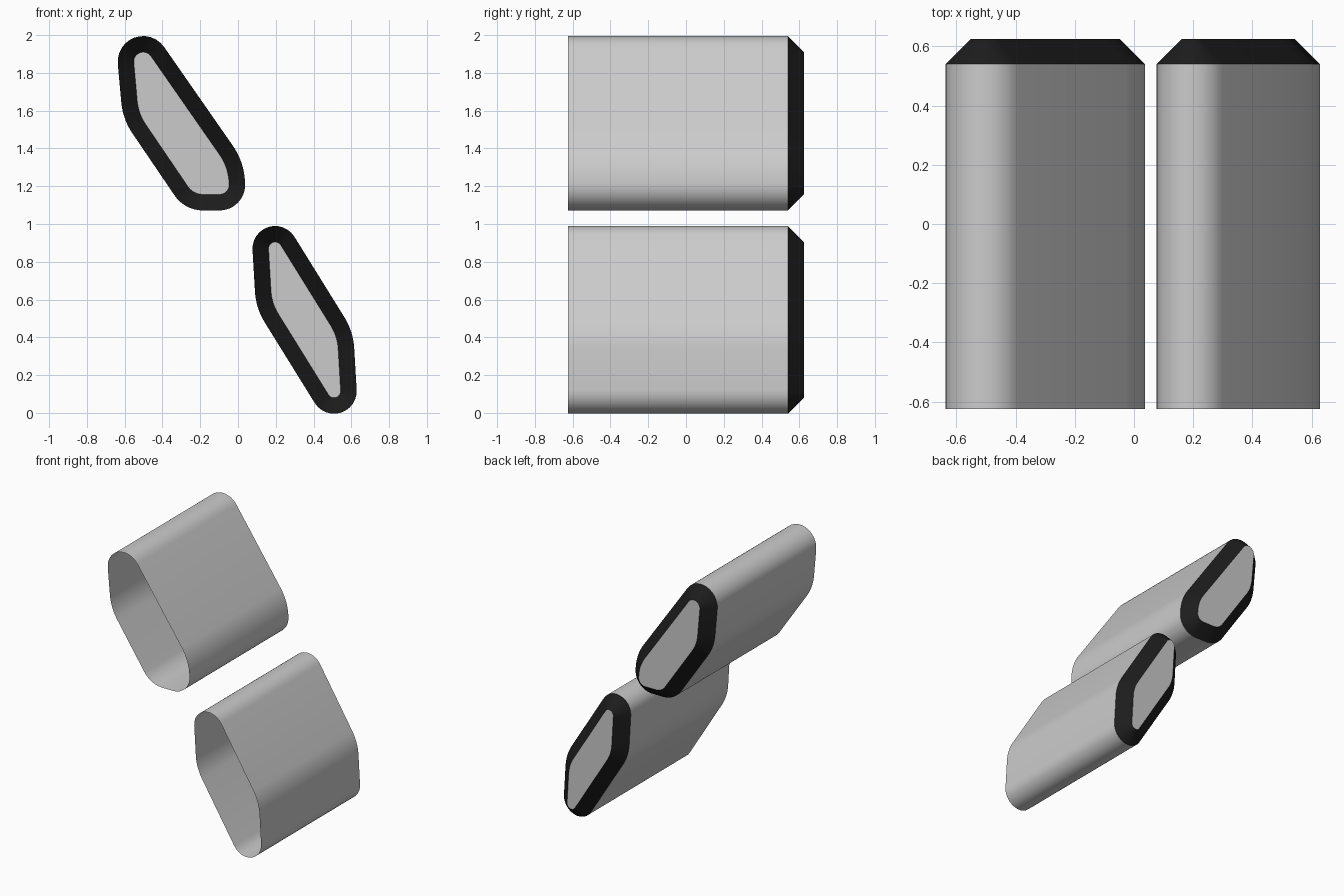
import bpy
import math
from mathutils import Vector

if "Cube" in bpy.data.objects:
    bpy.data.objects.remove(bpy.data.objects["Cube"])

FRONT, SHOULDER, BACK = -0.625, 0.54, 0.625
INSET = 0.085

black = bpy.data.materials.new("black")
black.diffuse_color = (0.012, 0.012, 0.012, 1)
black.use_nodes = True
black.node_tree.nodes["Principled BSDF"].inputs["Base Color"].default_value = black.diffuse_color


def outline(corners, inset=0.0, steps=12):
    """Clockwise polygon of (x, z, radius) corners, filleted and pulled inwards."""
    pts = []
    n = len(corners)
    for i, (x, z, r) in enumerate(corners):
        p = Vector((x, z))
        a = (p - Vector(corners[i - 1][:2])).normalized()
        b = (Vector(corners[(i + 1) % n][:2]) - p).normalized()
        turn = a.angle(b)
        na = Vector((-a.y, a.x))
        centre = p - a * r * math.tan(turn / 2) - na * r
        start = math.atan2(na.y, na.x)
        for k in range(steps + 1):
            t = start - turn * k / steps
            pts.append(centre + Vector((math.cos(t), math.sin(t))) * (r - inset))
    return pts


def ring(pts, y):
    return [(p.x, y, p.y) for p in pts]


def add_mesh(name, verts, faces, material=None):
    mesh = bpy.data.meshes.new(name)
    mesh.from_pydata(verts, [], faces)
    obj = bpy.data.objects.new(name, mesh)
    bpy.context.collection.objects.link(obj)
    if material:
        mesh.materials.append(material)
    bpy.ops.object.select_all(action='DESELECT')
    obj.select_set(True)
    bpy.context.view_layer.objects.active = obj
    bpy.ops.object.shade_smooth_by_angle(angle=math.radians(30))


def band(name, a, b, material=None):
    n = len(a)
    faces = [(i, (i + 1) % n, n + (i + 1) % n, n + i) for i in range(n)]
    add_mesh(name, a + b, faces, material)


def tube(prefix, corners):
    outer, inner = outline(corners), outline(corners, INSET)
    # open-fronted sleeve
    band(prefix + "_sleeve", ring(outer, FRONT), ring(outer, SHOULDER))
    # dark sloping rim at the back
    band(prefix + "_rim", ring(outer, SHOULDER), ring(inner, BACK), black)
    # flat end panel
    add_mesh(prefix + "_end_panel", ring(inner, BACK), [tuple(range(len(inner)))])


# upper tube: slanted with a flat foot
tube("upper", [(-0.682, 2.355, 0.135), (0.03, 1.332, 0.36), (0.047, 1.072, 0.135),
               (-0.282, 1.072, 0.18), (-0.610, 1.555, 0.35)])

# lower tube: slanted, the same when turned half way round
half = [(0.095, 0.554, 0.35), (0.049, 1.335, 0.12)]
tube("lower", half + [(0.705 - x, 0.985 - z, r) for x, z, r in half])
